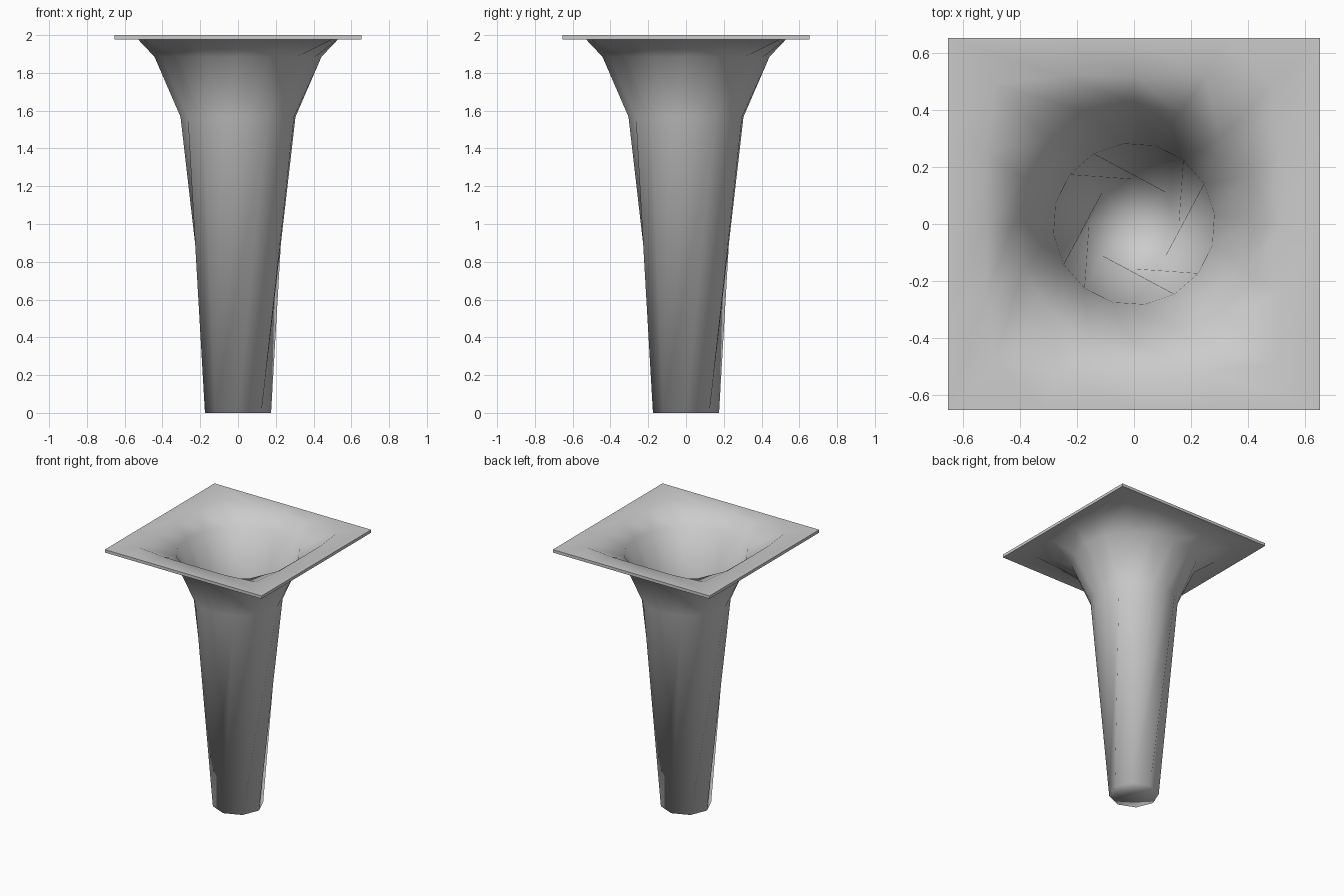
import bpy, bmesh
from math import sin, cos, radians, pi

if "Cube" in bpy.data.objects:
    bpy.data.objects.remove(bpy.data.objects["Cube"])


def circle(bm, r, z, count, offset=0.0):
    return [bm.verts.new((r * cos(radians(offset) + 2 * pi * i / count),
                          r * sin(radians(offset) + 2 * pi * i / count), z))
            for i in range(count)]


def square(bm, half, corner, z):
    # 16 points round a square; index 0 on +x, corners at 2, 6, 10, 14
    mid = half * 0.48
    quarter = [(half, 0), (half, mid), (corner, corner), (mid, half)]
    pts = []
    for _ in range(4):
        pts += quarter
        quarter = [(-y, x) for x, y in quarter]
    return [bm.verts.new((x, y, z)) for x, y in pts]


def bridge(bm, lo, hi):
    n = len(lo)
    return [bm.faces.new((lo[i], lo[(i + 1) % n], hi[(i + 1) % n], hi[i]))
            for i in range(n)]


def skin(bm, t):
    """One skin of the funnel, inset by t; returns its faces and outer edge ring."""
    bottom = circle(bm, 0.175 - t * 0.8, t, 8)
    waist = circle(bm, 0.307 - t, 1.567 + t * 0.3, 16, 7.5)
    flare = circle(bm, 0.442 - t * 0.75, 1.885 + t * 0.7, 16)
    lip = square(bm, 0.53 - t * 0.4, 0.50 - t * 0.4, 1.978 + t)
    edge = square(bm, 0.655, 0.655, 1.978 + t)
    faces = []
    # floor fan
    centre = bm.verts.new((0, 0, t))
    for i in range(8):
        faces.append(bm.faces.new((centre, bottom[(i + 1) % 8], bottom[i])))
    # twisted tube: eight-sided foot joined to the sixteen-sided waist
    for q in range(4):
        w = lambda i: waist[(i + 4 * q) % 16]
        b = lambda i: bottom[(i + 2 * q) % 8]
        for i in (2, 3, 4):
            faces.append(bm.faces.new((b(1), w(i + 1), w(i))))
        faces.append(bm.faces.new((b(1), b(2), w(5))))
        faces.append(bm.faces.new((b(2), w(6), w(5))))
        faces.append(bm.faces.new((b(2), b(3), w(6))))
    # flared mouth and flat plate
    faces += bridge(bm, waist, flare)
    faces += bridge(bm, flare, lip)
    faces += bridge(bm, lip, edge)
    return faces, edge


bm = bmesh.new()
outer, outer_edge = skin(bm, 0.0)
inner, inner_edge = skin(bm, 0.022)
bmesh.ops.reverse_faces(bm, faces=inner)
rim = bridge(bm, outer_edge, inner_edge)
for f in bm.faces:
    f.smooth = True
# crisp plate rim
for f in rim:
    f.smooth = False
for ring in (outer_edge, inner_edge):
    for i in range(16):
        bm.edges.get((ring[i], ring[(i + 1) % 16])).smooth = False
bmesh.ops.recalc_face_normals(bm, faces=bm.faces[:])

mesh = bpy.data.meshes.new("square_mouth_funnel")
bm.to_mesh(mesh)
bm.free()
bpy.context.collection.objects.link(bpy.data.objects.new("square_mouth_funnel", mesh))
